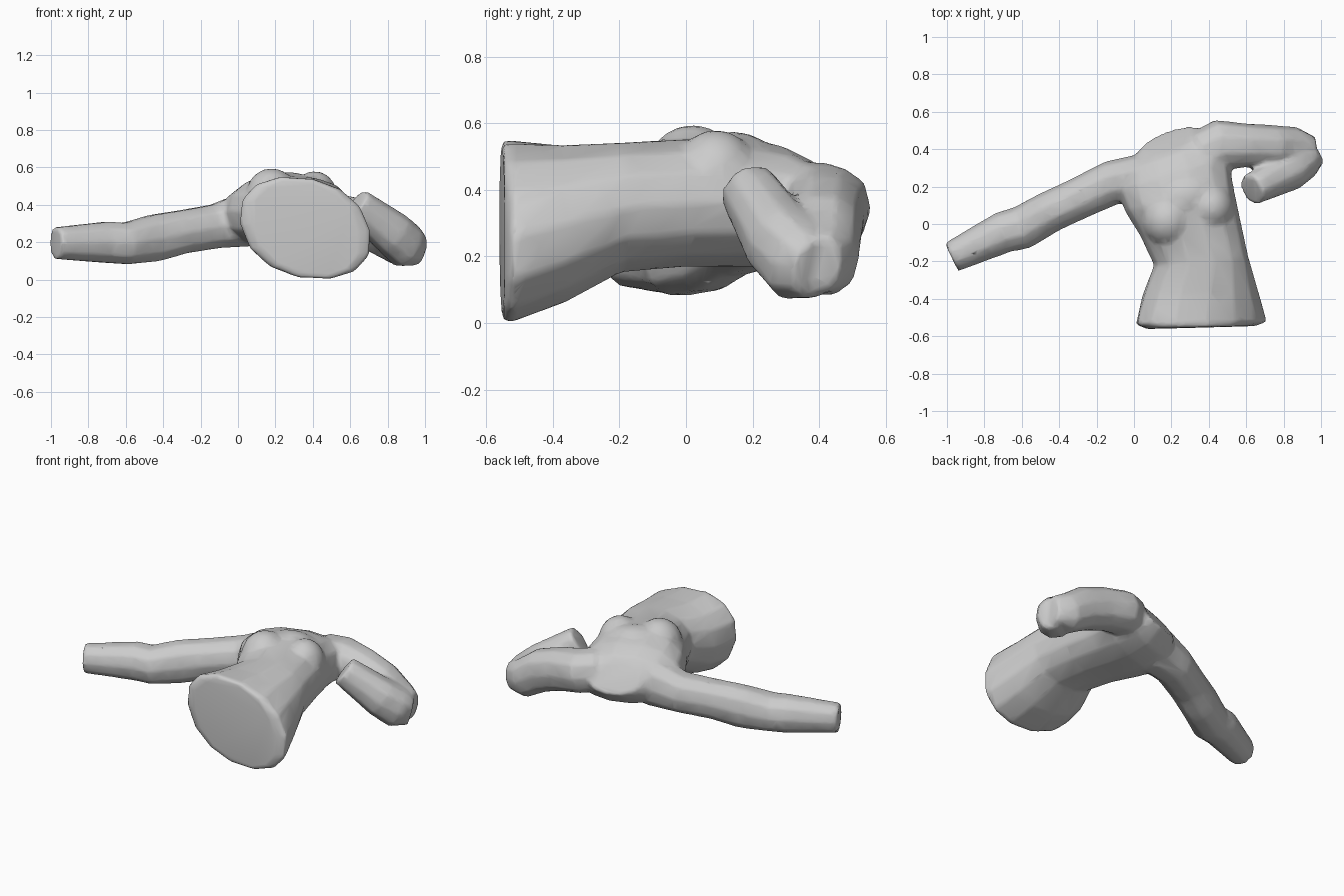
import bpy, bmesh, math
from mathutils import Vector

if "Cube" in bpy.data.objects:
    bpy.data.objects.remove(bpy.data.objects["Cube"])

Z = Vector((0, 0, 1))


def loft(name, rings, sides=14, power=0.9):
    """Skin a list of (centre, half-width vector, half-depth vector) rings."""
    bm = bmesh.new()
    loops = []
    for c, u, v in rings:
        loop = []
        for i in range(sides):
            a = 2 * math.pi * i / sides
            ca, sa = math.cos(a), math.sin(a)
            p = Vector(c) + Vector(u) * math.copysign(abs(ca) ** power, ca) \
                + Vector(v) * math.copysign(abs(sa) ** power, sa)
            loop.append(bm.verts.new(p))
        loops.append(loop)
    for a, b in zip(loops, loops[1:]):
        for i in range(sides):
            j = (i + 1) % sides
            bm.faces.new((a[i], a[j], b[j], b[i]))
    bm.faces.new(loops[0])
    bm.faces.new(loops[-1])
    bmesh.ops.recalc_face_normals(bm, faces=bm.faces)
    me = bpy.data.meshes.new(name)
    bm.to_mesh(me)
    bm.free()
    ob = bpy.data.objects.new(name, me)
    bpy.context.collection.objects.link(ob)
    return ob


def limb(name, path):
    """Tube along points (x, y, z, half width, half height)."""
    pts = [Vector(p[:3]) for p in path]
    rings = []
    for i, p in enumerate(path):
        t = (pts[min(i + 1, len(pts) - 1)] - pts[max(i - 1, 0)]).normalized()
        side = t.cross(Z).normalized()
        rings.append((pts[i], side * p[3], side.cross(t) * p[4]))
    return loft(name, rings, 10)


def ellipsoid(name, loc, size, turn):
    bpy.ops.mesh.primitive_uv_sphere_add(segments=16, ring_count=10, location=loc,
                                         rotation=(0, 0, turn))
    ob = bpy.context.object
    ob.name = name
    ob.scale = size
    bpy.ops.object.transform_apply(location=False, rotation=False, scale=True)
    return ob


# Torso lying on its back: hips, waist, ribs, shoulders, neck stump
torso = loft("torso", [
    ((.36, -.553, .277), (.29, .008, -.02), (-.04, 0, .27)),
    ((.36, -.53, .275), (.35, .008, -.02), (-.05, 0, .275)),
    ((.355, -.37, .297), (.31, .01, 0), (-.03, 0, .242)),
    ((.36, -.20, .347), (.253, .02, 0), (0, 0, .198)),
    ((.30, -.02, .36), (.27, .04, 0), (0, 0, .195)),
    ((.24, .14, .365), (.29, .07, 0), (0, 0, .20)),
    ((.21, .27, .35), (.30, .09, 0), (0, 0, .185)),
    ((.19, .38, .345), (.25, .085, 0), (0, -.02, .145)),
    ((.20, .45, .37), (.15, .05, 0), (.01, -.05, .08)),
], 14, 0.9)

# Outstretched left arm
left_arm = limb("left_arm", [
    (.06, .25, .325, .13, .155), (-.12, .22, .285, .12, .122),
    (-.30, .135, .255, .112, .12), (-.45, .065, .222, .112, .13),
    (-.60, -.02, .193, .118, .115), (-.70, -.045, .20, .112, .115),
    (-.975, -.177, .195, .084, .088)])

# Bent right arm
right_upper_arm = limb("right_upper_arm", [
    (.36, .37, .36, .13, .13), (.46, .422, .345, .138, .13),
    (.60, .42, .318, .118, .13), (.74, .412, .27, .118, .13),
    (.87, .412, .19, .107, .12), (.97, .415, .18, .05, .085)])
right_forearm = limb("right_forearm", [
    (.965, .39, .16, .08, .09), (.90, .345, .18, .112, .125),
    (.83, .285, .245, .11, .12), (.63, .185, .405, .085, .09)])

# Chest forms with the filled upper chest between them
chest_left = ellipsoid("chest_left", (.18, .02, .45), (.14, .145, .145), .2)
chest_right = ellipsoid("chest_right", (.41, .09, .44), (.125, .13, .14), .2)
chest_upper = ellipsoid("chest_upper", (.27, .14, .44), (.20, .15, .135), .3)

# Fuse everything into one skin and soften the joins
bpy.ops.object.select_all(action='DESELECT')
for ob in (torso, left_arm, right_upper_arm, right_forearm,
           chest_left, chest_right, chest_upper):
    ob.select_set(True)
bpy.context.view_layer.objects.active = torso
bpy.ops.object.join()
remesh = torso.modifiers.new("fuse", 'REMESH')
remesh.mode = 'VOXEL'
remesh.voxel_size = 0.014
soften = torso.modifiers.new("soften", 'SMOOTH')
soften.factor = 0.5
soften.iterations = 4
reduce = torso.modifiers.new("reduce", 'DECIMATE')
reduce.ratio = 0.12
for m in ("fuse", "soften", "reduce"):
    bpy.ops.object.modifier_apply(modifier=m)
bpy.ops.object.shade_smooth()
